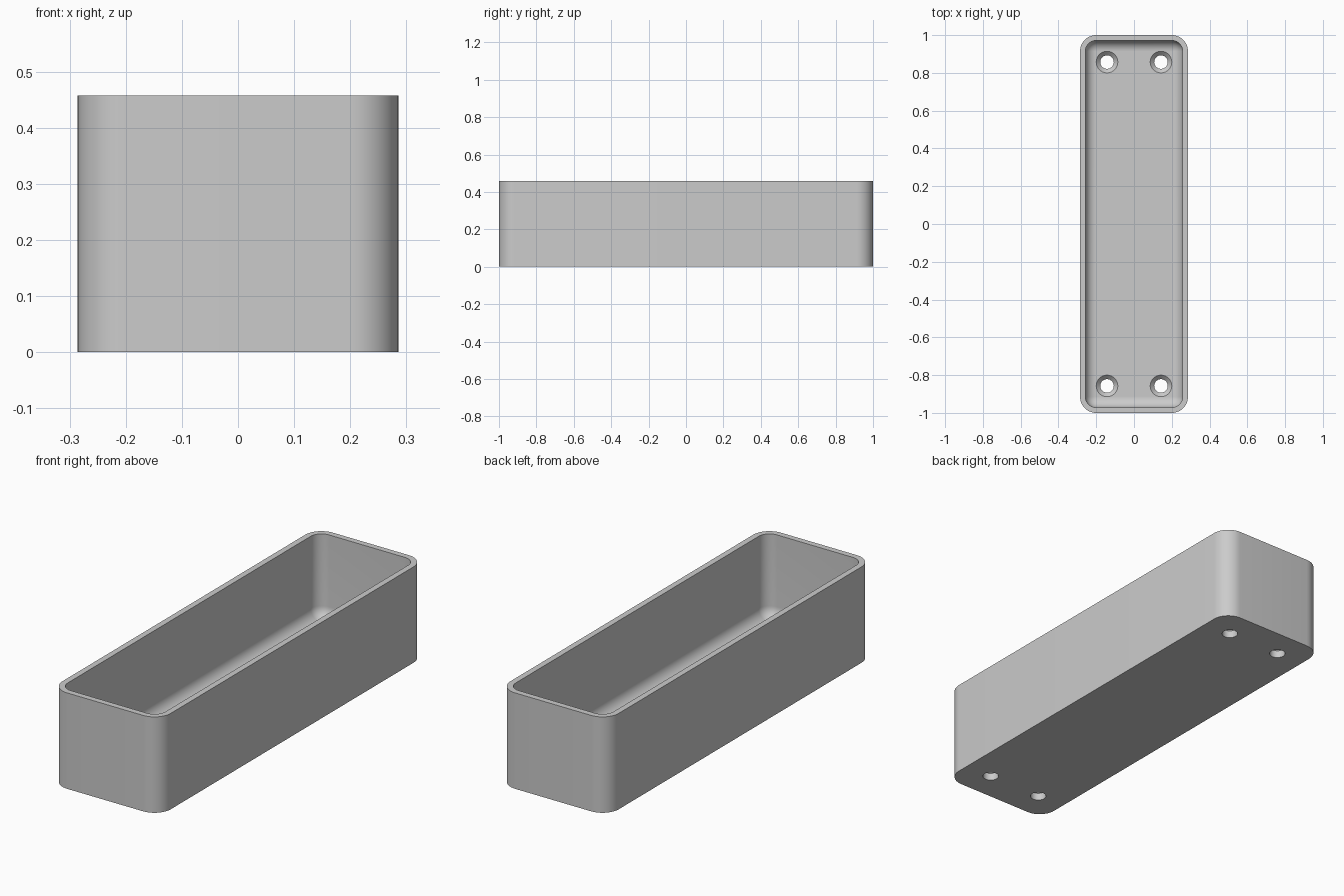
import bpy, bmesh, math

if "Cube" in bpy.data.objects:
    bpy.data.objects.remove(bpy.data.objects["Cube"], do_unlink=True)

U = 2 / 70                      # one design unit
HX, HY, HEIGHT = 10 * U, 35 * U, 16 * U
WALL, FLOOR = U, 2 * U
CORNER, FILLET = 3 * U, 2 * U
HOLE_R, SINK_R = 1.25 * U, 2 * U
HOLE_X, HOLE_Y = 5 * U, 30 * U
STEPS = 12

grey = bpy.data.materials.new("light grey")
grey.use_nodes = True
colour = (0.6, 0.6, 0.6, 1)
grey.diffuse_color = colour
grey.node_tree.nodes["Principled BSDF"].inputs["Base Color"].default_value = colour


def rounded_ring(bm, inset, z):
    """Loop of vertices round the tray, inset from the outer wall."""
    r = max(CORNER - inset, 0.0005)
    verts = []
    for k, (sx, sy) in enumerate([(1, 1), (-1, 1), (-1, -1), (1, -1)]):
        for i in range(STEPS + 1):
            a = math.pi / 2 * (k + i / STEPS)
            verts.append(bm.verts.new((sx * (HX - CORNER) + r * math.cos(a),
                                       sy * (HY - CORNER) + r * math.sin(a), z)))
    return verts


def round_ring(bm, radius, z, sides=48):
    turn = 2 * math.pi / sides
    return [bm.verts.new((radius * math.cos(i * turn), radius * math.sin(i * turn), z))
            for i in range(sides)]


def loft(bm, rings):
    """Skin a stack of loops and cap both ends."""
    for low, high in zip(rings, rings[1:]):
        n = len(low)
        for i in range(n):
            j = (i + 1) % n
            bm.faces.new((low[i], low[j], high[j], high[i]))
    bm.faces.new(rings[0][::-1])
    bm.faces.new(rings[-1])


def finish(name, bm):
    bmesh.ops.recalc_face_normals(bm, faces=bm.faces)
    mesh = bpy.data.meshes.new(name)
    bm.to_mesh(mesh)
    bm.free()
    mesh.materials.append(grey)
    obj = bpy.data.objects.new(name, mesh)
    bpy.context.collection.objects.link(obj)
    return obj


# Tray: outer wall, rim, inner wall, then a fillet down to the floor
bm = bmesh.new()
rings = [rounded_ring(bm, 0, 0), rounded_ring(bm, 0, HEIGHT), rounded_ring(bm, WALL, HEIGHT)]
for i in range(STEPS + 1):
    a = math.pi / 2 * i / STEPS
    rings.append(rounded_ring(bm, WALL + FILLET * (1 - math.cos(a)),
                              FLOOR + FILLET * (1 - math.sin(a))))
loft(bm, rings)
tray = finish("tray", bm)

# Countersunk screw holes, one near each corner of the floor
cutters = []
for sx in (-1, 1):
    for sy in (-1, 1):
        bm = bmesh.new()
        loft(bm, [round_ring(bm, HOLE_R, -U),
                  round_ring(bm, HOLE_R, FLOOR - (SINK_R - HOLE_R)),
                  round_ring(bm, SINK_R, FLOOR),
                  round_ring(bm, SINK_R, FLOOR + U)])
        cutter = finish("screw_hole_cutter", bm)
        cutter.location = (sx * HOLE_X, sy * HOLE_Y, 0)
        cutter.hide_render = True
        cutters.append(cutter)
        cut = tray.modifiers.new("screw hole", "BOOLEAN")
        cut.operation, cut.solver, cut.object = "DIFFERENCE", "EXACT", cutter

# Apply the cuts and remove the cutters
bpy.ops.object.select_all(action="DESELECT")
tray.select_set(True)
bpy.context.view_layer.objects.active = tray
for mod in list(tray.modifiers):
    bpy.ops.object.modifier_apply(modifier=mod.name)
for cutter in cutters:
    bpy.data.objects.remove(cutter, do_unlink=True)
bpy.ops.object.shade_smooth_by_angle(angle=math.radians(30))
